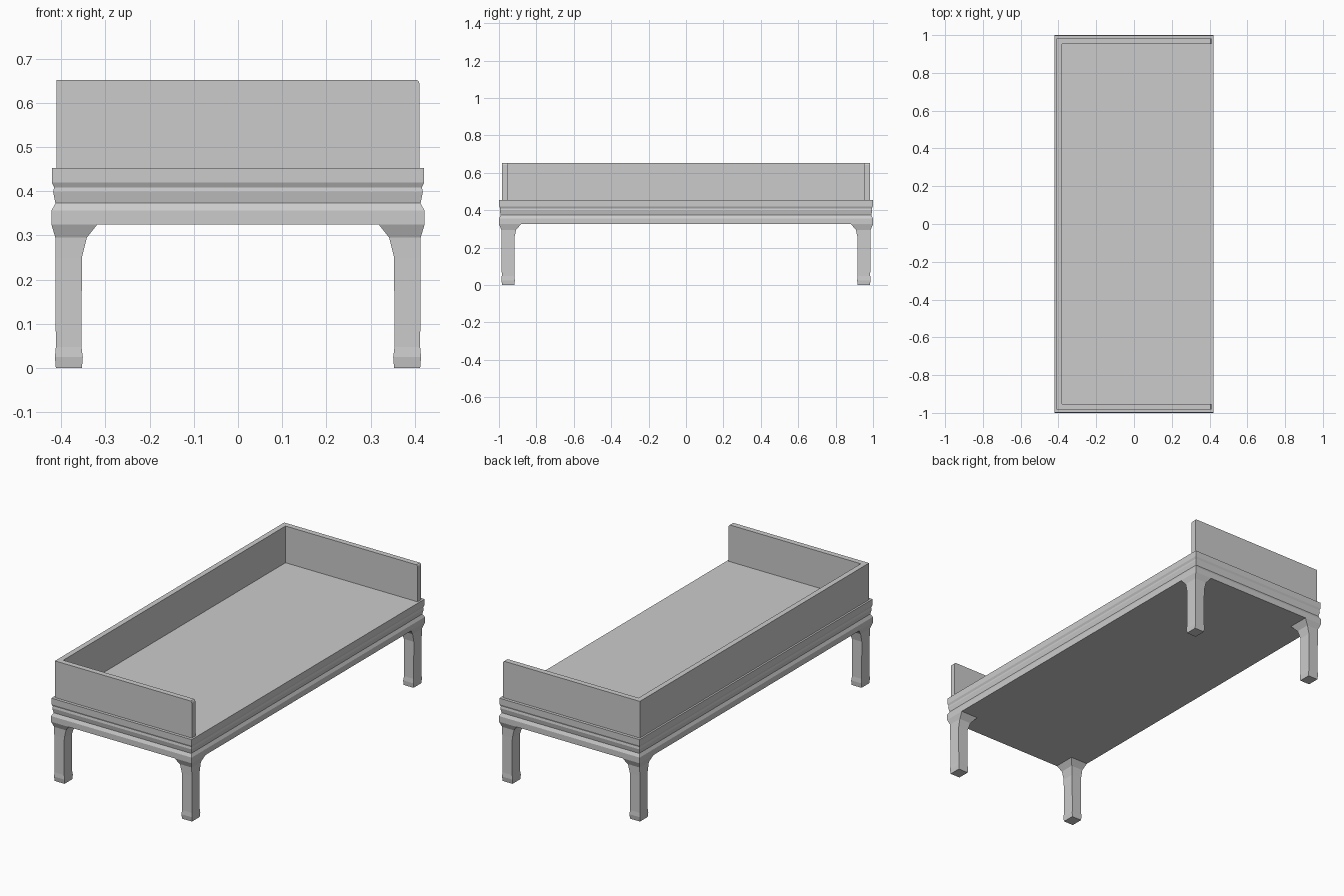
import bpy

if "Cube" in bpy.data.objects:
    bpy.data.objects.remove(bpy.data.objects["Cube"])


def make_object(name, verts, faces):
    mesh = bpy.data.meshes.new(name)
    mesh.from_pydata(verts, [], faces)
    mesh.update()
    obj = bpy.data.objects.new(name, mesh)
    bpy.context.collection.objects.link(obj)
    return obj


def loft(name, rings):
    """Stack rectangles (x0, x1, y0, y1, z) from bottom to top and cap the ends."""
    verts, faces = [], []
    for x0, x1, y0, y1, z in rings:
        verts += [(x0, y0, z), (x1, y0, z), (x1, y1, z), (x0, y1, z)]
    for i in range(len(rings) - 1):
        for k in range(4):
            a, b = 4 * i + k, 4 * i + (k + 1) % 4
            faces.append((a, b, b + 4, a + 4))
    n = len(verts)
    faces += [(3, 2, 1, 0), (n - 4, n - 3, n - 2, n - 1)]
    return make_object(name, verts, faces)


def mirror(obj, x, y):
    mod = obj.modifiers.new("mirror", "MIRROR")
    mod.use_axis = (x, y, False)
    mod.use_mirror_merge = False


TOP = 0.453
RAIL_TOP = 0.652

# Moulded frame with apron: half-width in x against height
profile = [(0.422, 0.325), (0.422, 0.356), (0.413, 0.373), (0.418, 0.398),
           (0.416, 0.409), (0.421, 0.420), (0.421, TOP)]
loft("moulded_frame", [(-x, x, -x - 0.578, x + 0.578, z) for x, z in profile])

# Legs: square posts with a small foot and a flared bracket at the top
leg = loft("legs", [
    (0.353, 0.412, 0.917, 0.983, 0.0),
    (0.351, 0.414, 0.915, 0.987, 0.025),
    (0.354, 0.412, 0.918, 0.985, 0.048),
    (0.353, 0.413, 0.918, 0.986, 0.25),
    (0.342, 0.413, 0.908, 0.987, 0.295),
    (0.318, 0.422, 0.882, 1.0, 0.325),
])
mirror(leg, True, True)

# Back rail along the whole length
loft("back_rail", [(-0.411, -0.382, -0.953, 0.953, z) for z in (TOP, RAIL_TOP)])

# End rails: side outline with the top front corner eased off
outline = [(-0.411, TOP), (0.411, TOP), (0.411, 0.642), (0.409, 0.648),
           (0.404, RAIL_TOP), (-0.411, RAIL_TOP)]
n = len(outline)
verts = [(x, y, z) for y in (0.953, 0.983) for x, z in outline]
faces = [tuple(range(n)), tuple(range(2 * n - 1, n - 1, -1))]
faces += [(i, i + n, (i + 1) % n + n, (i + 1) % n) for i in range(n)]
mirror(make_object("end_rails", verts, faces), False, True)
